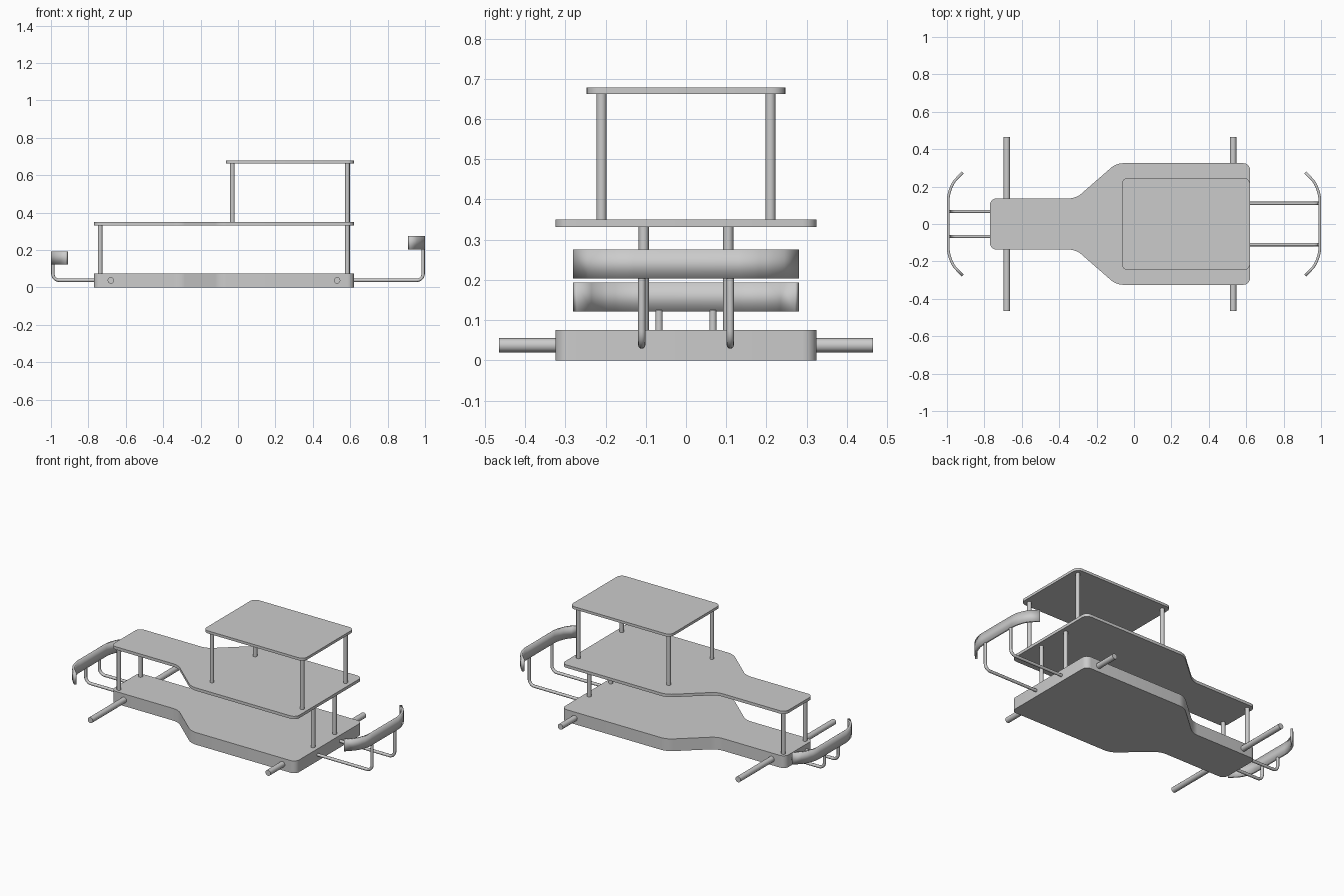
import bpy, bmesh
from mathutils import Vector

cube = bpy.data.objects.get("Cube")
if cube:
    bpy.data.objects.remove(cube)

grey = bpy.data.materials.new("plain_grey")
grey.use_nodes = True
colour = (0.6, 0.6, 0.6, 1)
grey.diffuse_color = colour
grey.node_tree.nodes["Principled BSDF"].inputs["Base Color"].default_value = colour


def fillet(points, radius, closed=False, steps=6):
    """Round the corners of a polyline with short quadratic arcs."""
    pts = [Vector(p) for p in points]
    out = []
    for i, p in enumerate(pts):
        if not closed and i in (0, len(pts) - 1):
            out.append(p)
            continue
        a = p + (pts[i - 1] - p).normalized() * radius
        b = p + (pts[(i + 1) % len(pts)] - p).normalized() * radius
        for k in range(steps + 1):
            t = k / steps
            # weighted so that a right-angle corner is a true arc
            w0, w1, w2 = (1 - t) ** 2, 1.414 * t * (1 - t), t * t
            out.append((a * w0 + p * w1 + b * w2) / (w0 + w1 + w2))
    return out


def finish(obj):
    obj.data.materials.append(grey)
    bpy.ops.object.select_all(action='DESELECT')
    obj.select_set(True)
    bpy.context.view_layer.objects.active = obj
    bpy.ops.object.shade_smooth_by_angle(angle=0.6)


def new_object(name, bm):
    mesh = bpy.data.meshes.new(name)
    bm.to_mesh(mesh)
    bm.free()
    obj = bpy.data.objects.new(name, mesh)
    bpy.context.collection.objects.link(obj)
    return obj


def plate(name, outline, radius, z0, z1):
    bm = bmesh.new()
    ring = fillet([(x, y, z0) for x, y in outline], radius, closed=True)
    face = bm.faces.new([bm.verts.new(p) for p in ring])
    top = bmesh.ops.extrude_face_region(bm, geom=[face])["geom"]
    verts = [v for v in top if isinstance(v, bmesh.types.BMVert)]
    bmesh.ops.translate(bm, vec=(0, 0, z1 - z0), verts=verts)
    bmesh.ops.recalc_face_normals(bm, faces=bm.faces)
    finish(new_object(name, bm))


def tube(name, points, radius, bend=0):
    """Solid round bar swept along a path."""
    path = fillet(points, bend) if bend else [Vector(p) for p in points]
    curve = bpy.data.curves.new(name, 'CURVE')
    curve.dimensions = '3D'
    curve.bevel_depth = radius
    curve.bevel_resolution = 4
    curve.use_fill_caps = True
    spline = curve.splines.new('POLY')
    spline.points.add(len(path) - 1)
    for point, p in zip(spline.points, path):
        point.co = (*p, 1)
    obj = bpy.data.objects.new(name, curve)
    bpy.context.collection.objects.link(obj)
    bpy.ops.object.select_all(action='DESELECT')
    obj.select_set(True)
    bpy.context.view_layer.objects.active = obj
    bpy.ops.object.convert(target='MESH')
    finish(bpy.context.object)


def bumper(name, side, z0, z1):
    """Upright strip with swept-back ends."""
    half = [(0.993, 0.155), (0.968, 0.222), (0.915, 0.276)]
    path = [(side * x, -y, z0) for x, y in reversed(half)]
    path += [(side * x, y, z0) for x, y in half]
    bm = bmesh.new()
    verts = [bm.verts.new(p) for p in fillet(path, 0.025)]
    edges = [bm.edges.new(pair) for pair in zip(verts, verts[1:])]
    top = bmesh.ops.extrude_edge_only(bm, edges=edges)["geom"]
    moved = [v for v in top if isinstance(v, bmesh.types.BMVert)]
    bmesh.ops.translate(bm, vec=(0, 0, z1 - z0), verts=moved)
    obj = new_object(name, bm)
    solid = obj.modifiers.new("thickness", 'SOLIDIFY')
    solid.thickness = 0.014
    solid.offset = 0
    finish(obj)


# Chassis block and the matching deck above it
half = [(-0.77, 0.137), (-0.31, 0.137), (-0.095, 0.325), (0.62, 0.325)]
body = half + [(x, -y) for x, y in reversed(half)]
plate("chassis", body, 0.035, 0, 0.075)
plate("middle_deck", body, 0.035, 0.332, 0.35)

# Roof
roof = [(-0.065, 0.247), (0.62, 0.247), (0.62, -0.247), (-0.065, -0.247)]
plate("roof", roof, 0.035, 0.662, 0.678)

# Posts, axles and bumpers
for y, side in ((1, "left"), (-1, "right")):
    for x, end in ((-0.737, "narrow"), (0.585, "wide")):
        tube(f"deck_post_{end}_{side}", [(x, y * 0.105, 0.07), (x, y * 0.105, 0.335)], 0.0125)
    for x, end in ((-0.03, "inner"), (0.585, "outer")):
        tube(f"roof_post_{end}_{side}", [(x, y * 0.21, 0.345), (x, y * 0.21, 0.665)], 0.0125)
    for end, sx, x0, yy, z in (("wide", 1, 0.61, 0.11, 0.205), ("narrow", -1, -0.76, 0.067, 0.125)):
        path = [(x0, y * yy, 0.038), (sx * 0.99, y * yy, 0.038), (sx * 0.99, y * yy, z)]
        tube(f"bumper_arm_{end}_{side}", path, 0.009, bend=0.035)

for x, end in ((-0.68, "narrow"), (0.53, "wide")):
    tube(f"axle_{end}", [(x, -0.465, 0.0375), (x, 0.465, 0.0375)], 0.0175)

bumper("bumper_wide", 1, 0.204, 0.275)
bumper("bumper_narrow", -1, 0.122, 0.193)
